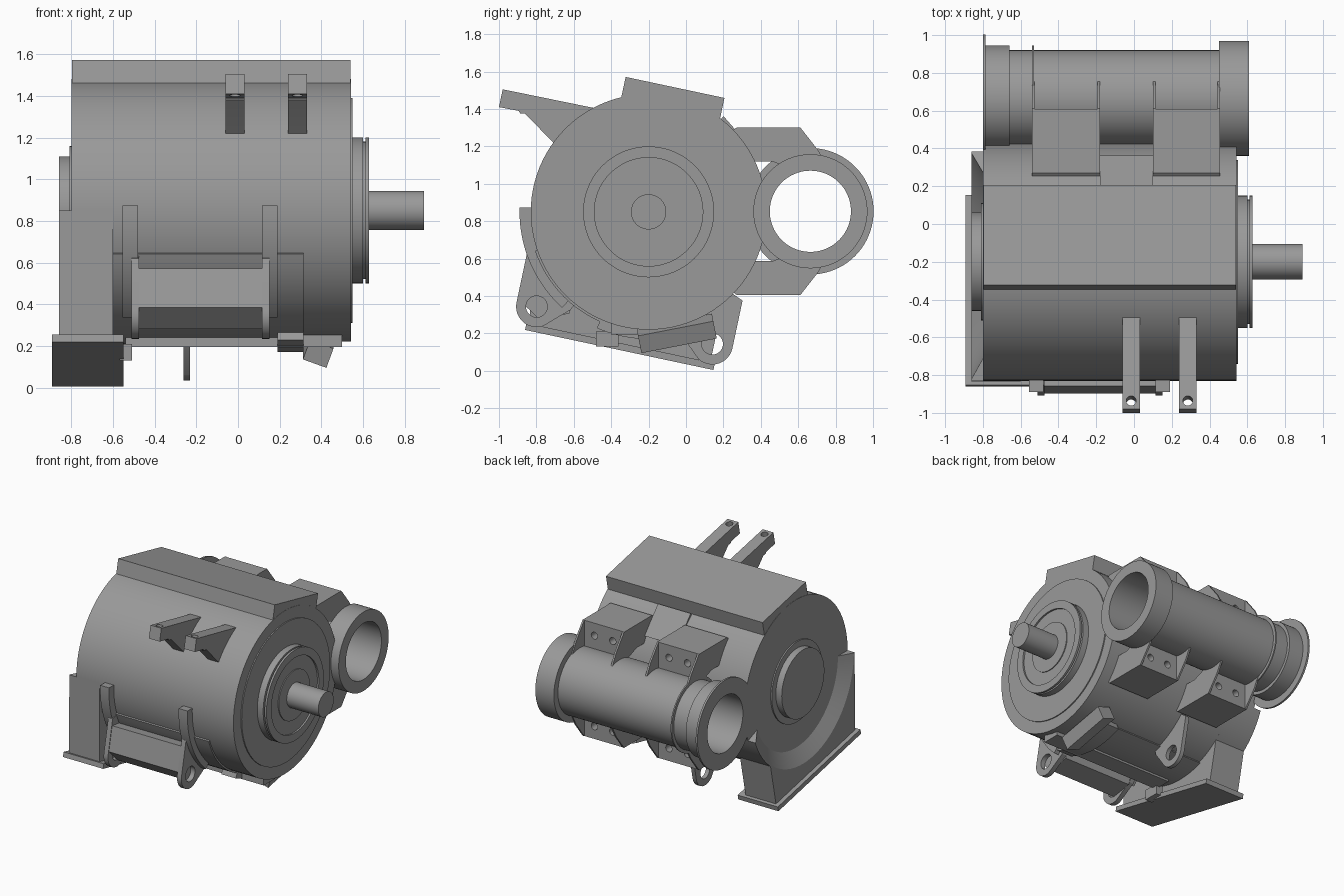
import bpy, bmesh, math
from mathutils import Matrix, Vector

if "Cube" in bpy.data.objects:
    bpy.data.objects.remove(bpy.data.objects["Cube"])

AXIS = (-0.2, 0.85)      # motor axis in (y, z)
TUBE = (0.665, 0.853)    # side duct axis in (y, z)
TILT = math.radians(12)

steel = bpy.data.materials.new("dark_steel")
steel.diffuse_color = (0.32, 0.32, 0.32, 1)
steel.use_nodes = True
steel.node_tree.nodes["Principled BSDF"].inputs["Base Color"].default_value = steel.diffuse_color


def loc(u, v):
    """Motor-local (tilted) coordinates to (y, z)."""
    c, s = math.cos(TILT), math.sin(TILT)
    return (AXIS[0] + c * u + s * v, AXIS[1] - s * u + c * v)


def smooth(ob):
    bpy.ops.object.select_all(action='DESELECT')
    bpy.context.view_layer.objects.active = ob
    ob.select_set(True)
    bpy.ops.object.shade_smooth_by_angle(angle=math.radians(20))


def finish(name, bm):
    bmesh.ops.recalc_face_normals(bm, faces=bm.faces)
    me = bpy.data.meshes.new(name)
    bm.to_mesh(me)
    bm.free()
    me.materials.append(steel)
    ob = bpy.data.objects.new(name, me)
    bpy.context.collection.objects.link(ob)
    smooth(ob)
    return ob


def prism(name, pts, x0, x1):
    """Extrude a (y, z) outline along x."""
    bm = bmesh.new()
    a = [bm.verts.new((x0, y, z)) for y, z in pts]
    b = [bm.verts.new((x1, y, z)) for y, z in pts]
    n = len(pts)
    bm.faces.new(a)
    bm.faces.new(b)
    for i in range(n):
        j = (i + 1) % n
        bm.faces.new((a[i], a[j], b[j], b[i]))
    return finish(name, bm)


def lathe(name, prof, c, ring=False, n=80):
    """Turn an (x, r) profile about an x-parallel axis."""
    bm = bmesh.new()
    rows = [[bm.verts.new((x, c[0] + r * math.cos(2 * math.pi * k / n),
                           c[1] + r * math.sin(2 * math.pi * k / n)))
             for k in range(n)] for x, r in prof]
    pairs = list(zip(rows, rows[1:]))
    if ring:
        pairs.append((rows[-1], rows[0]))
    for p, q in pairs:
        for k in range(n):
            m = (k + 1) % n
            bm.faces.new((p[k], p[m], q[m], q[k]))
    if not ring:
        bm.faces.new(rows[0])
        bm.faces.new(rows[-1])
    return finish(name, bm)


def box(name, centre, size, rot=Matrix()):
    bm = bmesh.new()
    bmesh.ops.create_cube(bm, size=1, matrix=Matrix.Translation(centre) @ rot
                          @ Matrix.Diagonal((*size, 1)))
    return finish(name, bm)


def rod(name, centre, r, depth, axis):
    bm = bmesh.new()
    rot = Vector((0, 0, 1)).rotation_difference(Vector(axis)).to_matrix().to_4x4()
    bmesh.ops.create_cone(bm, cap_ends=True, segments=28, radius1=r, radius2=r,
                          depth=depth, matrix=Matrix.Translation(centre) @ rot)
    return finish(name, bm)


def cut(ob, cutter):
    m = ob.modifiers.new("cut", 'BOOLEAN')
    m.operation, m.object, m.solver = 'DIFFERENCE', cutter, 'EXACT'
    bpy.context.view_layer.objects.active = ob
    bpy.ops.object.modifier_apply(modifier=m.name)
    bpy.data.objects.remove(cutter)
    smooth(ob)


def arc(r, a0, a1, n=24, c=AXIS):
    """Arc points in (y, z), global degrees."""
    return [(c[0] + r * math.cos(math.radians(a0 + (a1 - a0) * i / n)),
             c[1] + r * math.sin(math.radians(a0 + (a1 - a0) * i / n)))
            for i in range(n + 1)]


# motor drum, stepped front hub and shaft
lathe("motor_drum", [(-0.8, 0.63), (0.542, 0.63)], AXIS, n=96)
lathe("front_hub", [(0.5, 0.54), (0.55, 0.54), (0.55, 0.35), (0.6, 0.35), (0.6, 0.33),
                    (0.612, 0.33), (0.612, 0.35), (0.628, 0.35), (0.628, 0.29),
                    (0.615, 0.29), (0.615, 0.19), (0.622, 0.19), (0.622, 0.094),
                    (0.892, 0.094)], AXIS)
lathe("rear_cap", [(-0.78, 0.31), (-0.81, 0.31), (-0.81, 0.26), (-0.86, 0.26)], AXIS)

# tilted roof block
prism("roof_block", [loc(*p) for p in [(-0.27, 0.4), (-0.27, 0.68), (0.27, 0.68), (0.27, 0.4)]],
      -0.798, 0.54)

# rear foot with conical recess, and its base plate
foot = prism("rear_foot", [(-0.83, 0.85), (-0.834, 0.24), loc(0.49, -0.73), loc(0.49, -0.396)]
             + arc(0.63, -50, -22, 8) + arc(0.45, -22, -180), -0.86, -0.6)
cut(foot, lathe("foot_cutter", [(-0.88, 0.657), (-0.86, 0.62), (-0.799, 0.51)], AXIS))
prism("base_plate", [loc(*p) for p in [(-0.515, -0.755), (0.515, -0.755),
                                       (0.515, -0.718), (-0.515, -0.718)]], -0.893, -0.55)
box("plate_tab", (-0.54, -0.42, 0.17), (0.06, 0.12, 0.08))

# curved support ribs and wrap band on the front side
for x0 in (-0.555, 0.115):
    prism("support_rib", arc(0.69, 178, 228) + arc(0.6, 228, 178), x0, x0 + 0.075)
prism("wrap_band", arc(0.642, 199, 290) + arc(0.6, 290, 199), -0.6, 0.315)
prism("band_pad", arc(0.68, 246, 292) + arc(0.6, 292, 246), 0.19, 0.315)
box("bottom_rail", (-0.02, -0.33, 0.225), (1.04, 0.14, 0.06))


# lifting lugs: two in front, one behind
def lug(x0, x1, side):
    tip = [(-0.48 + 0.11 * math.cos(math.radians(a)), -0.62 + 0.11 * math.sin(math.radians(a)))
           for a in range(180, 301, 10)]
    pts = [(-0.45, -0.3), (-0.59, -0.36)] + tip + [(-0.3, -0.6), (-0.25, -0.5)]
    ob = prism("lifting_lug", [loc(-side * u, v) for u, v in pts], x0, x1)
    y, z = loc(side * 0.48, -0.62)
    cut(ob, rod("lug_cutter", ((x0 + x1) / 2, y, z), 0.057, 0.2, (1, 0, 0)))


lug(-0.512, -0.475, -1)
lug(0.115, 0.152, -1)
lug(-0.262, -0.23, 1)

# cover box between the front lugs
prism("front_cover", [loc(*p) for p in [(-0.45, -0.4), (-0.585, -0.41), (-0.585, -0.6),
                                        (-0.46, -0.68), (-0.3, -0.62), (-0.3, -0.5)]],
      -0.475, 0.115)

# tilted terminal box under the drive end
box("terminal_box", (0.385, -0.05, 0.2), (0.12, 0.41, 0.1),
    Matrix.Rotation(math.radians(11), 4, 'X') @ Matrix.Rotation(math.radians(20), 4, 'Y'))

# two hoisting arms
arm_pts = [(-0.98, 1.505), (-0.49, 1.405), (-0.5, 1.2), (-0.66, 1.16), (-0.71, 1.22),
           (-0.86, 1.375), (-0.885, 1.375), (-0.895, 1.39), (-1.0, 1.41)]
for x in (-0.015, 0.285):
    arm = prism("hoist_arm", arm_pts, x - 0.046, x + 0.046)
    cut(arm, rod("arm_cutter", (x, -0.945, 1.45), 0.026, 0.3, (0, 0.2, 1)))

# open side duct with flange, collars and end ring
lathe("side_duct", [(-0.8, 0.217), (-0.8, 0.338), (-0.785, 0.338), (-0.785, 0.28),
                    (-0.66, 0.28), (-0.66, 0.255), (-0.54, 0.255), (-0.54, 0.28),
                    (-0.53, 0.28), (-0.53, 0.255), (0.45, 0.255), (0.45, 0.305),
                    (0.608, 0.305), (0.608, 0.217)], TUBE, ring=True)

# flat pad on the drum between the upper brackets
prism("drum_pad", arc(0.65, 30, 52, 1) + arc(0.58, 52, 30, 1), -0.18, 0.1)

# duct brackets, mirrored above and below the duct axis
block = [(0.2, 1.2), (0.25, 1.285), (0.27, 1.3), (0.61, 1.3), (0.61, 1.092),
         (0.56, 1.083), (0.46, 1.12), (0.3, 1.12)]
gusset = [(0.6, 1.3), (0.612, 1.3), (0.71, 1.175), (0.765, 1.07), (0.6, 1.09)]
for s in (1, -1):
    def flip(pts):
        return [(y, TUBE[1] + s * (z - TUBE[1])) for y, z in pts]
    for x0, x1 in ((-0.54, -0.18), (0.1, 0.455)):
        bracket = prism("duct_bracket", flip(block), x0, x1)
        for t in (0.28, 0.72):
            cut(bracket, rod("bolt_cutter", (x0 + t * (x1 - x0), 0.61,
                                             TUBE[1] + s * 0.35), 0.027, 0.12, (0, 1, 0)))
        for gx in (x0, x1 - 0.014):
            prism("bracket_gusset", flip(gusset), gx, gx + 0.014)
